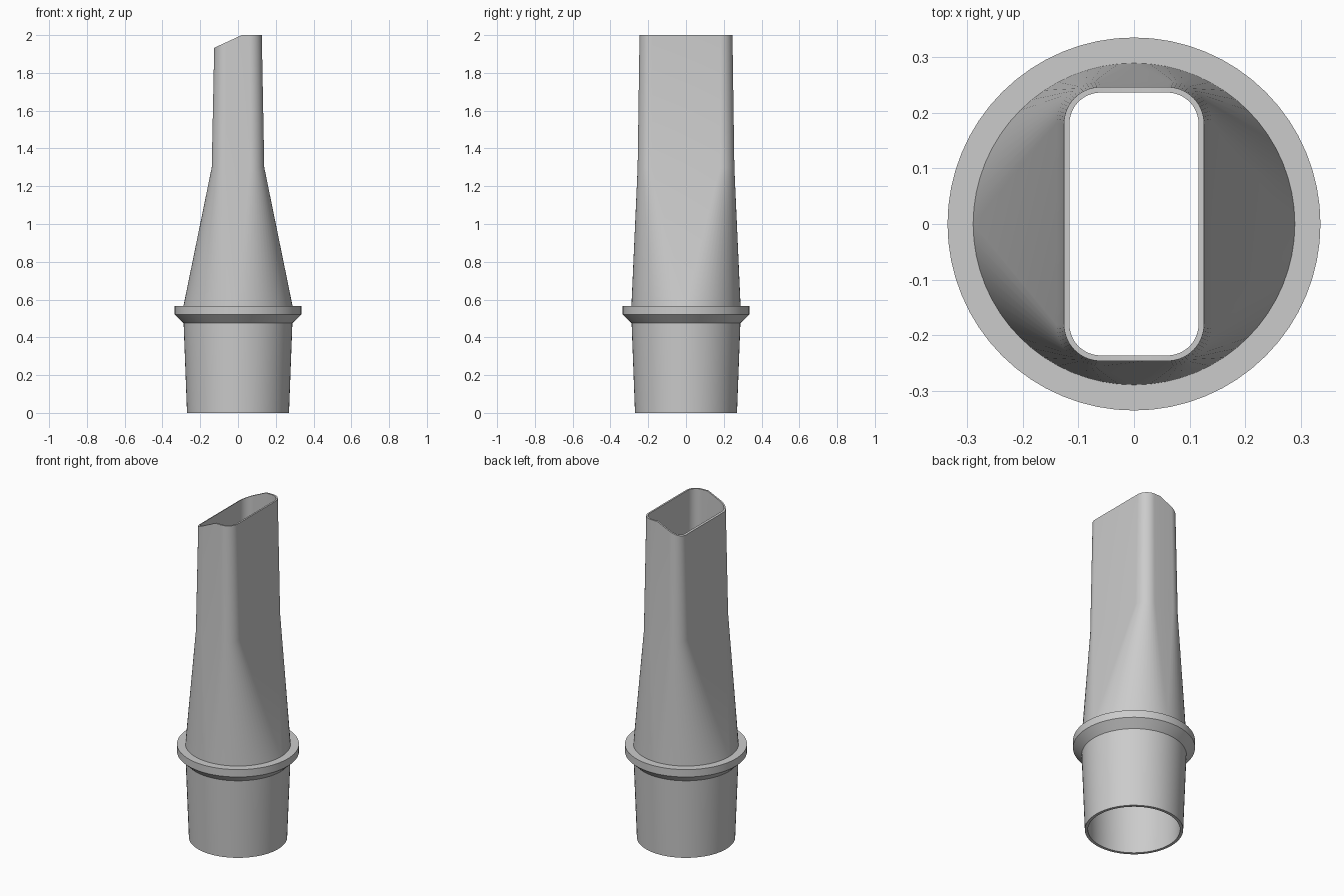
import bpy
import bmesh
from math import sin, cos, pi, radians

cube = bpy.data.objects.get("Cube")
if cube:
    bpy.data.objects.remove(cube, do_unlink=True)

SEGS = 16        # segments per rounded corner
BEND_X = 0.02    # where the slanted tip becomes level
SLOPE = 0.46     # steepness of the slanted tip


def make_material(name, value):
    mat = bpy.data.materials.new(name)
    mat.use_nodes = True
    colour = (value, value, value, 1)
    mat.diffuse_color = colour
    mat.node_tree.nodes["Principled BSDF"].inputs["Base Color"].default_value = colour
    return mat


def add_ring(bm, hx, hy, r, z):
    """Rounded rectangle; a circle when hx = hy = r."""
    verts = []
    for q, (sx, sy) in enumerate(((1, 1), (-1, 1), (-1, -1), (1, -1))):
        for i in range(SEGS + 1):
            a = (q + i / SEGS) * pi / 2
            verts.append(bm.verts.new((sx * (hx - r) + r * cos(a),
                                       sy * (hy - r) + r * sin(a), z)))
    return verts


def circle(r, z):
    return (r, r, r, z)


# Closed wall section: up the outside, over the tip, down the inside
section = [
    circle(0.270, 0.0),             # plug end
    circle(0.288, 0.475),           # collar chamfer
    circle(0.335, 0.52),
    circle(0.335, 0.565),           # collar top
    circle(0.289, 0.565),
    (0.139, 0.256, 0.075, 1.3),     # flattened neck
    (0.126, 0.246, 0.066, 2.0),     # tip
    (0.116, 0.236, 0.056, 2.0),     # bore
    (0.128, 0.245, 0.064, 1.3),
    circle(0.272, 0.565),
    circle(0.253, 0.0),
]

bm = bmesh.new()
rings = [add_ring(bm, *s) for s in section]
for k, low in enumerate(rings):
    high = rings[(k + 1) % len(rings)]
    for i in range(len(low)):
        j = (i + 1) % len(low)
        bm.faces.new((low[i], low[j], high[j], high[i]))
bmesh.ops.remove_doubles(bm, verts=bm.verts, dist=1e-5)

# Slanted tip: split the end walls at the bend, then lower one side
tip = [f for f in bm.faces if f.calc_center_median().z > 1.4]
edges = {e for f in tip for e in f.edges}
verts = {v for f in tip for v in f.verts}
bmesh.ops.bisect_plane(bm, geom=tip + list(edges) + list(verts), dist=1e-5,
                       plane_co=(BEND_X, 0, 0), plane_no=(1, 0, 0))
for v in bm.verts:
    if v.co.z > 1.9:
        v.co.z += SLOPE * min(0, v.co.x - BEND_X)
bmesh.ops.recalc_face_normals(bm, faces=bm.faces)

mesh = bpy.data.meshes.new("flattened_nozzle")
bm.to_mesh(mesh)
bm.free()
mesh.materials.append(make_material("plain grey", 0.6))
nozzle = bpy.data.objects.new("flattened_nozzle", mesh)
bpy.context.collection.objects.link(nozzle)

bpy.ops.object.select_all(action="DESELECT")
nozzle.select_set(True)
bpy.context.view_layer.objects.active = nozzle
bpy.ops.object.shade_smooth_by_angle(angle=radians(30))
